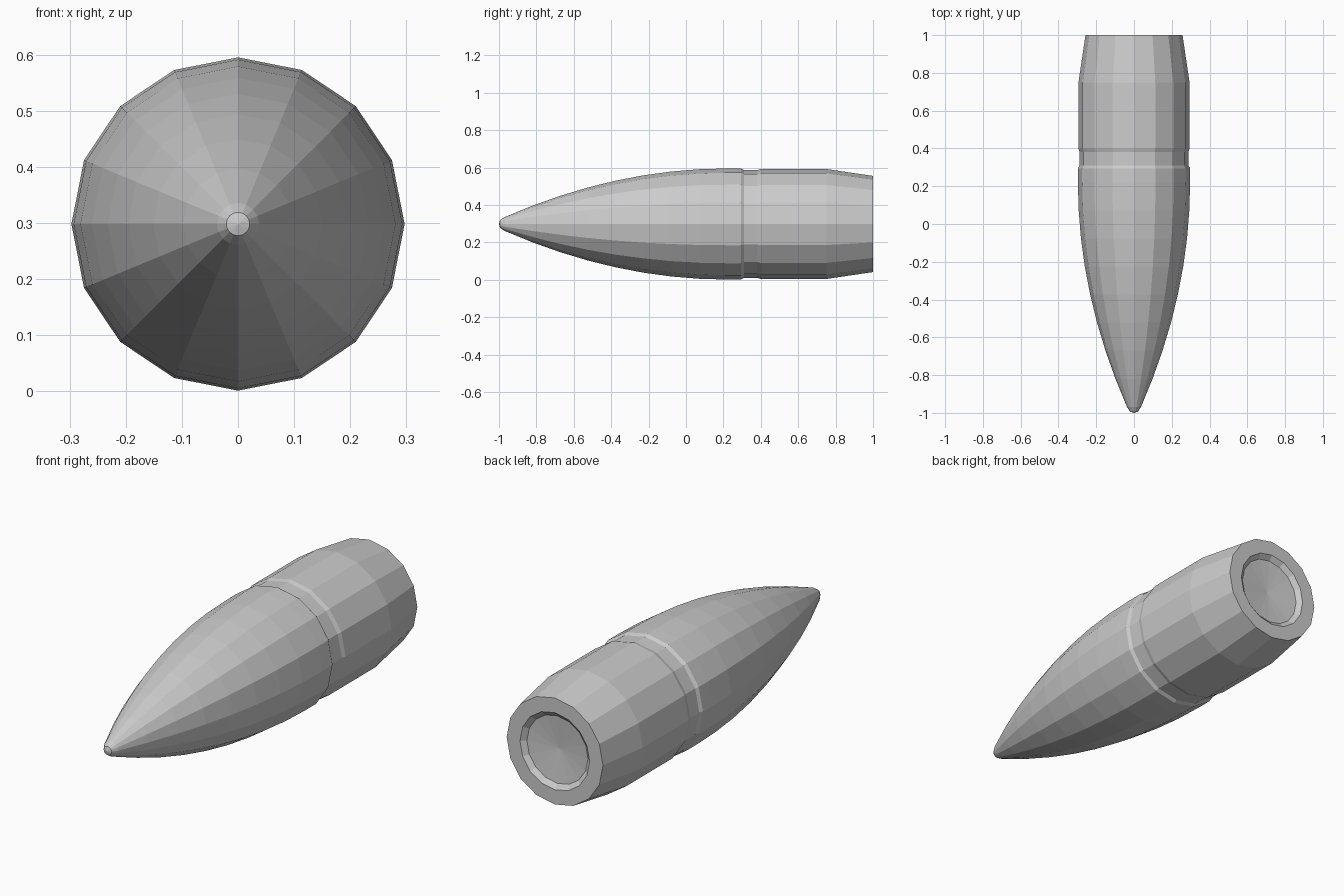
import bpy, bmesh, math

if "Cube" in bpy.data.objects:
    bpy.data.objects.remove(bpy.data.objects["Cube"])

SIDES = 16
AXIS_Z = 0.298

# Profile as (y, radius), from the nose tip to the centre of the base
profile = [(-1.0, 0.0), (-0.994, 0.021), (-0.968, 0.0375)]

# Curved nose: parabolic taper
STEPS = 8
Y0, Y1, R0, R1 = -0.968, 0.22, 0.0375, 0.297
for i in range(1, STEPS + 1):
    t = i / STEPS
    profile.append((Y0 + (Y1 - Y0) * t, R1 - (R1 - R0) * (1 - t) ** 2))

# Groove, straight body, tapered tail
profile += [(0.295, 0.297), (0.31, 0.288), (0.38, 0.288), (0.40, 0.294),
            (0.75, 0.294), (1.0, 0.257)]
# Shallow dished recess in the base
profile += [(1.0, 0.186), (0.98, 0.163), (0.965, 0.0)]


def lathe(name, points):
    """Revolve a profile around the y axis; radius 0 makes a pole."""
    bm = bmesh.new()
    rings = []
    for y, r in points:
        if r == 0:
            rings.append([bm.verts.new((0, y, AXIS_Z))] * SIDES)
        else:
            angles = [2 * math.pi * k / SIDES for k in range(SIDES)]
            rings.append([bm.verts.new((r * math.sin(a), y, AXIS_Z + r * math.cos(a)))
                          for a in angles])
    for a, b in zip(rings, rings[1:]):
        for k in range(SIDES):
            n = (k + 1) % SIDES
            corners = list(dict.fromkeys((a[k], a[n], b[n], b[k])))
            bm.faces.new(corners)
    bmesh.ops.recalc_face_normals(bm, faces=bm.faces)
    mesh = bpy.data.meshes.new(name)
    bm.to_mesh(mesh)
    bm.free()
    obj = bpy.data.objects.new(name, mesh)
    bpy.context.collection.objects.link(obj)
    return obj


lathe("bullet", profile)
